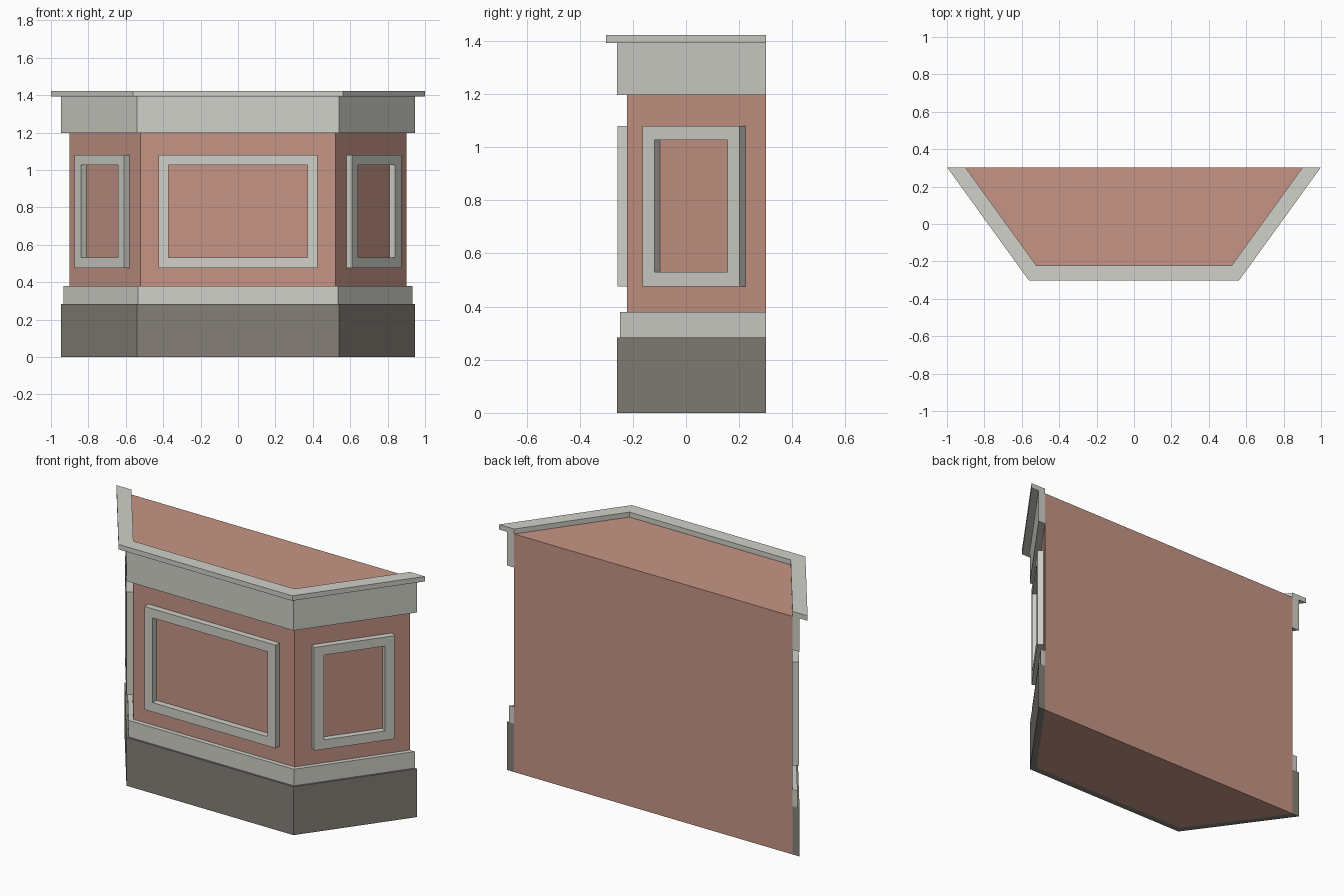
import bpy, bmesh, math
from mathutils import Matrix, Vector

if "Cube" in bpy.data.objects:
    bpy.data.objects.remove(bpy.data.objects["Cube"])


def material(name, rgb):
    m = bpy.data.materials.new(name)
    m.diffuse_color = (*rgb, 1)
    m.use_nodes = True
    m.node_tree.nodes["Principled BSDF"].inputs["Base Color"].default_value = m.diffuse_color
    return m


TRIM = material("pale_grey_trim", (0.64, 0.64, 0.59))
BODY = material("terracotta_body", (0.56, 0.30, 0.235))
PLINTH = material("dark_grey_plinth", (0.235, 0.215, 0.185))

# Counter footprint: front corner, back corner, and the angled side's directions
FRONT, BACK = Vector((0.522, -0.222)), Vector((0.901, 0.302))
ALONG = (BACK - FRONT).normalized()
NORMAL = Vector((ALONG.y, -ALONG.x))


def outline(d):
    """Left back, left front, right front, right back, offset outwards by d."""
    fx = FRONT.x + d * (1 + NORMAL.y) / NORMAL.x
    bx = BACK.x + d / NORMAL.x
    fy, by = FRONT.y - d, BACK.y
    return [(-bx, by), (-fx, fy), (fx, fy), (bx, by)]


def prism(name, points, z0, z1, mat):
    """Upright solid from a ground outline."""
    bm = bmesh.new()
    base = bm.faces.new([bm.verts.new((x, y, z0)) for x, y in points])
    ext = bmesh.ops.extrude_face_region(bm, geom=[base])["geom"]
    top = [v for v in ext if isinstance(v, bmesh.types.BMVert)]
    bmesh.ops.translate(bm, verts=top, vec=(0, 0, z1 - z0))
    return finish(name, bm, mat)


def finish(name, bm, mat):
    bmesh.ops.recalc_face_normals(bm, faces=bm.faces)
    me = bpy.data.meshes.new(name)
    bm.to_mesh(me)
    bm.free()
    me.materials.append(mat)
    ob = bpy.data.objects.new(name, me)
    bpy.context.collection.objects.link(ob)
    return ob


def band(name, d, z0, z1, mat):
    """Mitred strip wrapping the front and both angled sides."""
    prism(name, outline(d) + outline(0)[::-1], z0, z1, mat)


def frame(name, center, angle, half, inner_half):
    """Rectangular moulding standing off a wall; local -y faces outwards."""
    z_out, z_in, depth = (0.476, 1.08), (0.531, 1.027), 0.036
    bm = bmesh.new()
    rings = []
    for h, (a, b) in ((half, z_out), (inner_half, z_in)):
        for y in (0, -depth):
            rings.append([bm.verts.new((x, y, z))
                          for x, z in ((-h, a), (h, a), (h, b), (-h, b))])
    ob, of, ib, inf = rings
    for p, q in ((ob, of), (of, inf), (inf, ib), (ib, ob)):
        for i in range(4):
            j = (i + 1) % 4
            bm.faces.new((p[i], p[j], q[j], q[i]))
    bm.transform(Matrix.Translation((center[0], center[1], 0))
                 @ Matrix.Rotation(angle, 4, 'Z'))
    finish(name, bm, TRIM)


# Main body
prism("counter_body", outline(0), 0, 1.393, BODY)

# Wrapping strips from floor to top
band("plinth", 0.037, 0, 0.283, PLINTH)
band("base_moulding", 0.026, 0.283, 0.38, TRIM)
band("upper_band", 0.037, 1.197, 1.393, TRIM)
band("top_ledge", 0.079, 1.393, 1.422, TRIM)

# Panel frames on the front and both angled sides
frame("front_panel_frame", (0, FRONT.y), 0, 0.425, 0.372)
mid = (FRONT + BACK) / 2
turn = math.atan2(ALONG.y, ALONG.x)
for side, s in (("right", 1), ("left", -1)):
    frame(side + "_panel_frame", (s * mid.x, mid.y), s * turn, 0.226, 0.17)
